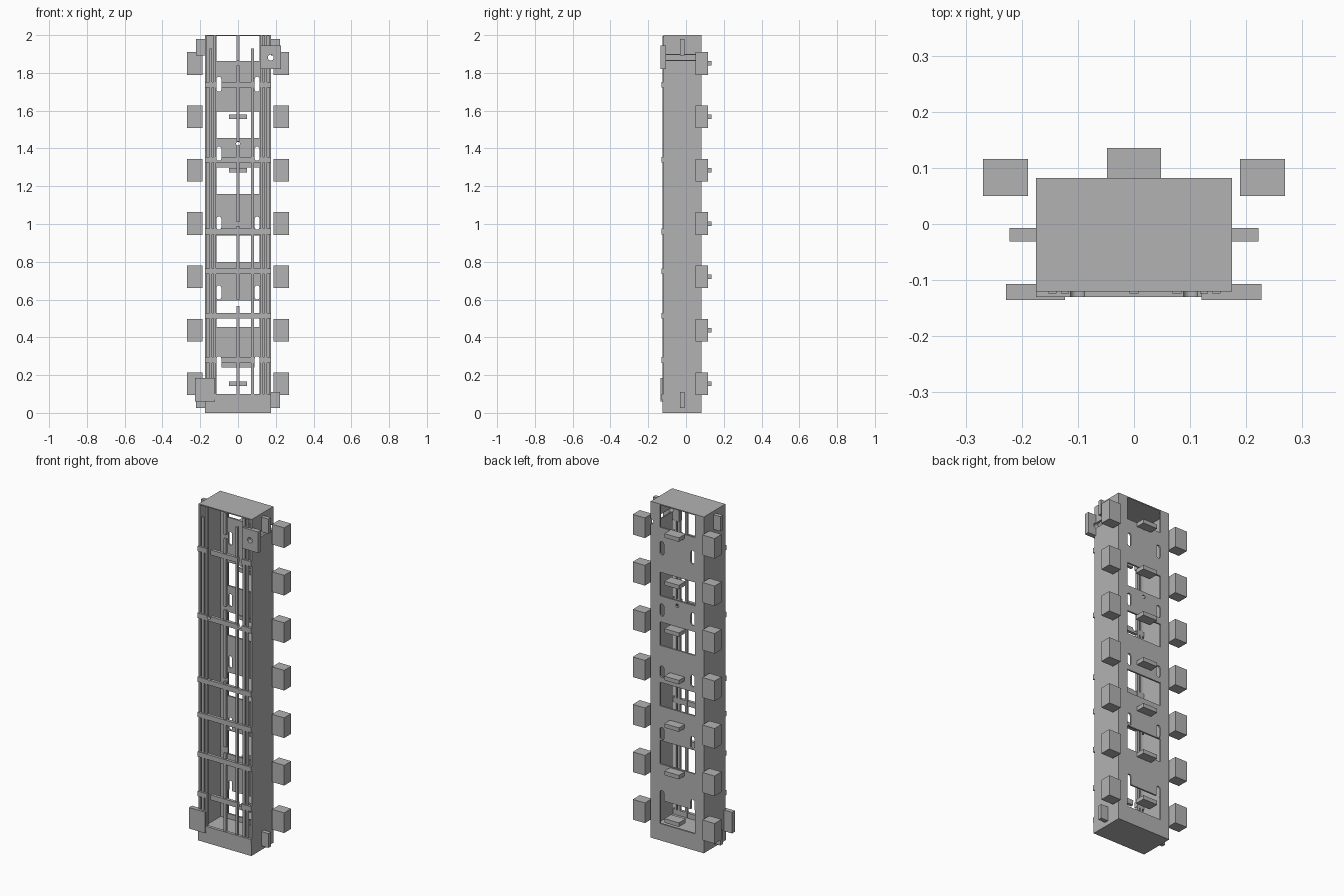
import bpy, bmesh, math
from mathutils import Matrix, Vector

if "Cube" in bpy.data.objects:
    bpy.data.objects.remove(bpy.data.objects["Cube"], do_unlink=True)

grey = bpy.data.materials.new("plain_grey")
grey.use_nodes = True
grey.diffuse_color = (0.45, 0.45, 0.45, 1)
grey.node_tree.nodes["Principled BSDF"].inputs["Base Color"].default_value = (0.45, 0.45, 0.45, 1)


def finish(name, bm):
    mesh = bpy.data.meshes.new(name)
    bm.to_mesh(mesh)
    bm.free()
    mesh.materials.append(grey)
    ob = bpy.data.objects.new(name, mesh)
    bpy.context.collection.objects.link(ob)
    return ob


def add_box(bm, x0, x1, y0, y1, z0, z1):
    size = Matrix.Diagonal((x1 - x0, y1 - y0, z1 - z0, 1))
    mid = Vector(((x0 + x1) / 2, (y0 + y1) / 2, (z0 + z1) / 2))
    bmesh.ops.create_cube(bm, size=1, matrix=Matrix.Translation(mid) @ size)


def boxes(name, items):
    bm = bmesh.new()
    for item in items:
        add_box(bm, *item)
    return finish(name, bm)


def add_slot(bm, x, z0, z1, r, n=8):
    """Upright capsule-shaped prism running along y."""
    ring = []
    for cz, start in ((z1 - r, 0), (z0 + r, math.pi)):
        for i in range(n + 1):
            a = start + math.pi * i / n
            ring.append((x + r * math.cos(a), cz + r * math.sin(a)))
    face = bm.faces.new([bm.verts.new((px, -0.2, pz)) for px, pz in ring])
    out = bmesh.ops.extrude_face_region(bm, geom=[face])
    moved = [v for v in out["geom"] if isinstance(v, bmesh.types.BMVert)]
    bmesh.ops.translate(bm, verts=moved, vec=(0, 0.4, 0))
    bmesh.ops.recalc_face_normals(bm, faces=bm.faces)


def cut(ob, cutter):
    mod = ob.modifiers.new("cut", "BOOLEAN")
    mod.operation = "DIFFERENCE"
    mod.solver = "EXACT"
    mod.object = cutter
    bpy.context.view_layer.update()
    mesh = bpy.data.meshes.new_from_object(ob.evaluated_get(bpy.context.evaluated_depsgraph_get()))
    ob.modifiers.clear()
    ob.data = mesh


W, FRONT, BACK, T = 0.175, -0.12, 0.082, 0.01

# Channel-shaped housing
back_panel = boxes("back_panel", [(-W, W, BACK - T, BACK, 0, 1.994)])
left_wall = boxes("left_wall", [(W - T, W, FRONT, BACK - T, 0.07, 1.994)])
boxes("right_wall", [(-W, -W + T, FRONT, BACK - T, 0.07, 1.994)])
boxes("top_cap", [(-W, W, FRONT, BACK, 1.994, 2.0)])
boxes("base_block", [(-W, W, FRONT - 0.005, BACK - T, 0, 0.07)])

# Front lattice: cross rails and upright bars
rail_z = [0.085, 0.28, 0.515, 0.75, 0.96, 1.34, 1.737]
rails = boxes("cross_rails", [(-W, W, -0.13, -0.112, z - 0.015, z + 0.015) for z in rail_z])
boxes("upright_bars", [(x - w, x + w, -0.124, -0.11, 0.07, top) for x, w, top in (
    (-0.145, 0.007, 1.93), (-0.123, 0.007, 1.994), (0.077, 0.008, 1.93),
    (0.125, 0.007, 1.994), (0.147, 0.007, 1.994))])
boxes("centre_bar", [(-0.008, 0.008, -0.124, -0.11, a, b) for a, b in (
    (0.07, 0.565), (0.6, 0.99), (1.01, 1.415), (1.437, 1.84), (1.862, 1.994))])

# Windows, slots and pin holes
windows = boxes("window_cutter", [(-0.115, 0.115, 0, 0.2, a, b) for a, b in (
    (0.1, 0.24), (0.6 - 0.145, 0.595), (0.8, 0.94), (1.16, 1.3), (1.455, 1.595), (1.862, 2.1))])
bm = bmesh.new()
for z0, z1 in ((0.23, 0.30), (0.60, 0.675), (0.97, 1.04), (1.335, 1.41), (1.70, 1.78)):
    for x in (-0.101, 0.101):
        add_slot(bm, x, z0, z1, 0.0125)
slots = finish("slot_cutter", bm)
bm = bmesh.new()
for z in (1.0, 1.425, 1.845):
    add_slot(bm, 0, z - 0.0105, z + 0.0105, 0.01)
pins = finish("pin_cutter", bm)
for cutter in (windows, slots, pins):
    cut(back_panel, cutter)
cut(rails, slots)

# Corner plates on the front, the upper one bored through
upper_plate = boxes("upper_corner_plate", [(0.12, 0.227, -0.135, -0.107, 1.82, 1.945)])
boxes("lower_corner_plate", [(-0.228, -0.123, -0.135, -0.107, 0.06, 0.185)])
bm = bmesh.new()
add_slot(bm, 0.173, 1.865, 1.897, 0.0155)
bore = finish("bore_cutter", bm)
for ob in (upper_plate, left_wall, back_panel):
    cut(ob, bore)

# Side lugs, side pads and back tabs
levels = [0.155 + i * 0.2825 for i in range(7)]
for side, s in (("left", 1), ("right", -1)):
    def span(a, b):
        return (a, b) if s > 0 else (-b, -a)
    boxes(side + "_lugs", [(*span(W, 0.222), -0.031, -0.007, a, b)
                           for a, b in ((0.025, 0.11), (1.893, 1.98))])
    boxes(side + "_pads", [(*span(0.189, 0.269), 0.05, 0.116, z - 0.06, z + 0.06) for z in levels])
boxes("back_tabs", [(-0.048, 0.048, BACK - T, 0.135, z - 0.012, z + 0.012) for z in levels])

for cutter in (windows, slots, pins, bore):
    bpy.data.objects.remove(cutter, do_unlink=True)
